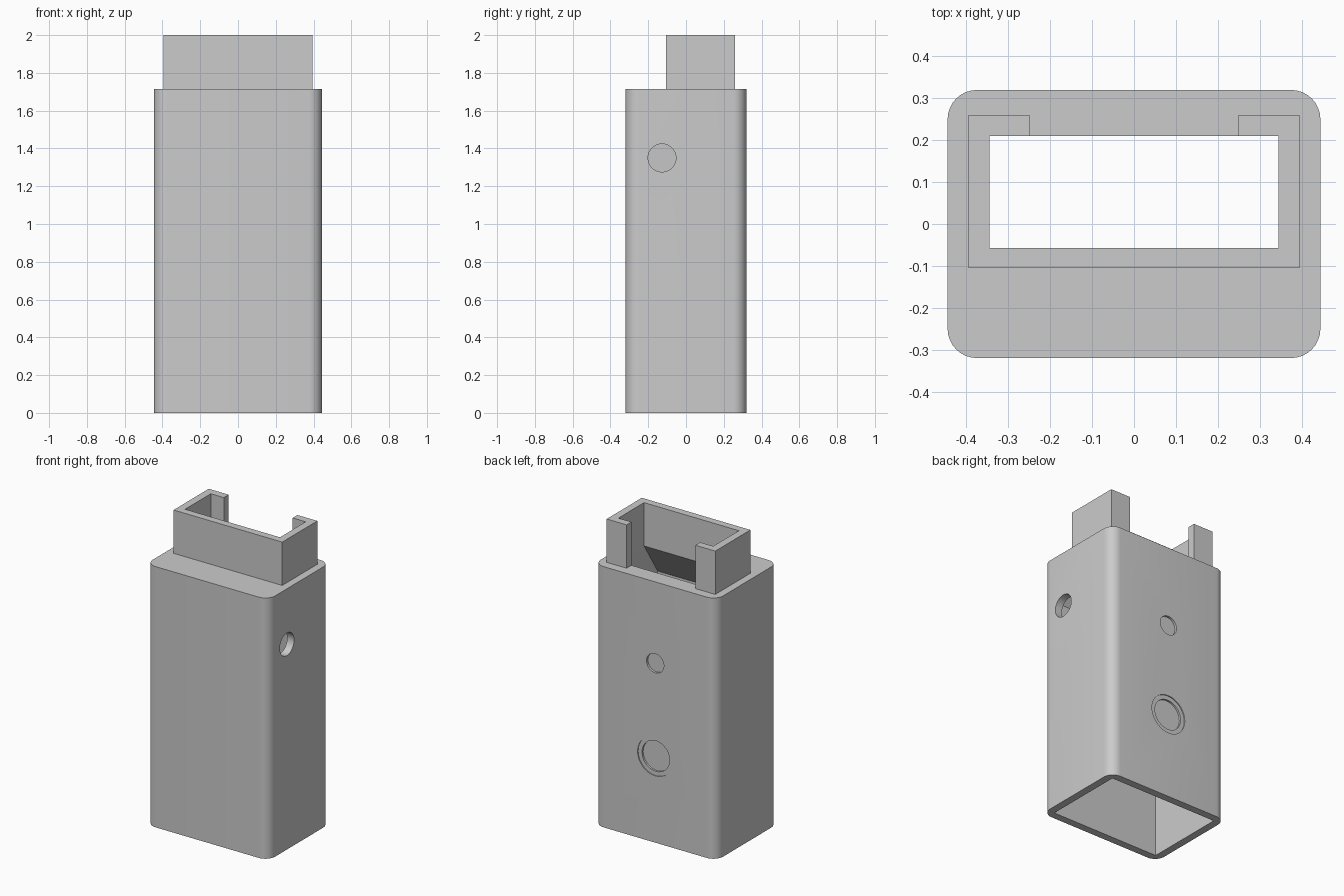
import bpy, bmesh, math
from mathutils import Matrix

cube = bpy.data.objects.get("Cube")
if cube:
    bpy.data.objects.remove(cube, do_unlink=True)

BODY_X, BODY_Y, BODY_TOP, TOP = 0.445, 0.32, 1.715, 2.0
FILLET = 0.07

grey = bpy.data.materials.new("light_grey")
grey.use_nodes = True
grey.diffuse_color = (0.6, 0.6, 0.6, 1)
grey.node_tree.nodes["Principled BSDF"].inputs["Base Color"].default_value = (0.6, 0.6, 0.6, 1)


def finish(name, bm):
    bmesh.ops.recalc_face_normals(bm, faces=bm.faces)
    mesh = bpy.data.meshes.new(name)
    bm.to_mesh(mesh)
    bm.free()
    mesh.materials.append(grey)
    obj = bpy.data.objects.new(name, mesh)
    bpy.context.collection.objects.link(obj)
    return obj


def loft(name, rings):
    """Closed solid through matching rings of points."""
    bm = bmesh.new()
    loops = [[bm.verts.new(p) for p in ring] for ring in rings]
    n = len(loops[0])
    for low, high in zip(loops, loops[1:]):
        for i in range(n):
            j = (i + 1) % n
            bm.faces.new((low[i], low[j], high[j], high[i]))
    bm.faces.new(loops[0][::-1])
    bm.faces.new(loops[-1])
    return finish(name, bm)


def rect(x, y0, y1, z):
    return [(-x, y0, z), (x, y0, z), (x, y1, z), (-x, y1, z)]


def cylinder(name, radius, depth, centre, axis):
    bm = bmesh.new()
    bmesh.ops.create_cone(bm, cap_ends=True, segments=48, radius1=radius,
                          radius2=radius, depth=depth,
                          matrix=Matrix.Translation(centre) @ Matrix.Rotation(math.pi / 2, 4, axis))
    return finish(name, bm)


def activate(obj):
    bpy.ops.object.select_all(action='DESELECT')
    obj.select_set(True)
    bpy.context.view_layer.objects.active = obj


def cut(obj, cutter):
    cutter.hide_render = True
    activate(obj)
    mod = obj.modifiers.new("cut", 'BOOLEAN')
    mod.operation, mod.solver, mod.object = 'DIFFERENCE', 'EXACT', cutter
    bpy.ops.object.modifier_apply(modifier=mod.name)
    bpy.data.objects.remove(cutter, do_unlink=True)


# Main housing with rounded vertical corners
outline = []
for k, (sx, sy) in enumerate([(1, 1), (-1, 1), (-1, -1), (1, -1)]):
    for i in range(9):
        a = math.pi / 2 * (k + i / 8)
        outline.append((sx * (BODY_X - FILLET) + FILLET * math.cos(a),
                        sy * (BODY_Y - FILLET) + FILLET * math.sin(a)))
housing = loft("housing", [[(x, y, z) for x, y in outline] for z in (0, BODY_TOP)])

# Hollow interior, open below, tapering to the collar opening
inner, opening = (0.395, -0.27, 0.27), (0.345, -0.057, 0.21)
cut(housing, loft("cavity", [rect(*inner, -0.1), rect(*inner, 1.455),
                             rect(*opening, BODY_TOP), rect(*opening, BODY_TOP + 0.1)]))

# Round hole in the left wall
cut(housing, cylinder("side_hole", 0.074, 0.2, (BODY_X, -0.127, 1.35), 'Y'))

# Shallow round recesses in the back wall: (radius, depth, height)
for radius, depth, z in [(0.128, 0.006, 0.567), (0.1, 0.018, 0.567), (0.063, 0.015, 1.18)]:
    cut(housing, cylinder("back_recess", radius, 2 * depth, (0, BODY_Y, z), 'X'))

activate(housing)
bpy.ops.object.shade_smooth_by_angle(angle=math.radians(30))

# Collar: C-shaped wall, open at the back between two lips
half = [(0.395, -0.105), (0.395, 0.26), (0.25, 0.26), (0.25, 0.21), (0.345, 0.21), (0.345, -0.057)]
profile = half + [(-x, y) for x, y in reversed(half)]
loft("collar", [[(x, y, z) for x, y in profile] for z in (BODY_TOP, TOP)])
